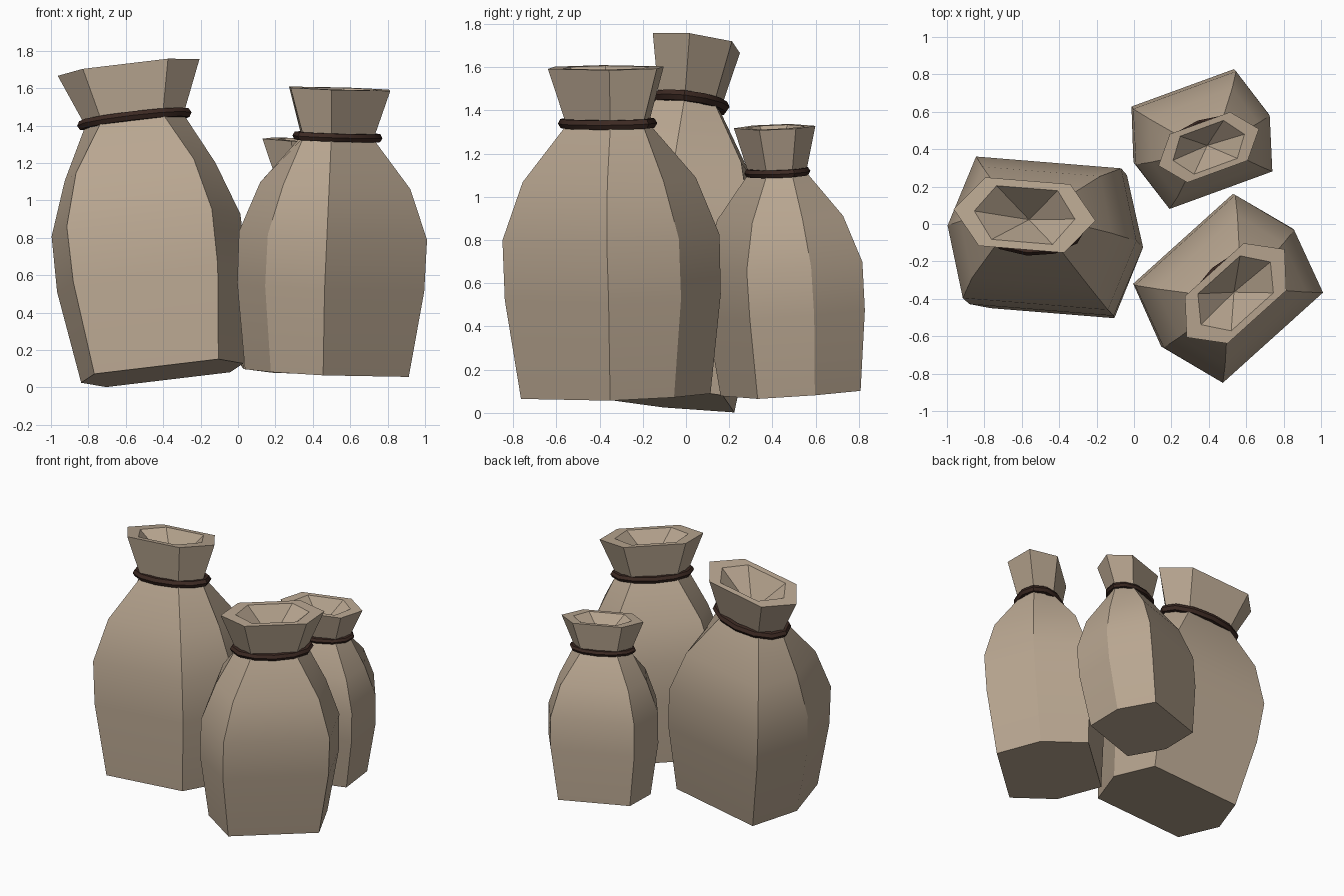
import bpy, bmesh
from math import sin, cos, pi, radians
from mathutils import Matrix, Vector

if "Cube" in bpy.data.objects:
    bpy.data.objects.remove(bpy.data.objects["Cube"])


def material(name, color):
    m = bpy.data.materials.new(name)
    m.diffuse_color = (*color, 1)
    m.use_nodes = True
    m.node_tree.nodes["Principled BSDF"].inputs["Base Color"].default_value = m.diffuse_color
    return m


CLOTH = material("burlap", (0.48, 0.38, 0.28))
CORD = material("dark_cord", (0.045, 0.022, 0.016))

# Six-sided sack profile: height, tip radius, corner x, corner y
PROFILE = [
    (0.00, 0.438, 0.335, 0.340),   # base
    (0.50, 0.513, 0.390, 0.380),
    (0.80, 0.510, 0.392, 0.382),   # belly
    (1.09, 0.407, 0.318, 0.300),
    (1.37, 0.265, 0.165, 0.130),   # neck
    (1.655, 0.383, 0.230, 0.185),  # flared rim
    (1.655, 0.272, 0.165, 0.145),  # inner lip
]
MOUTH_DEPTH = 0.22


def finish(name, bm, mat, frame, angle):
    bmesh.ops.recalc_face_normals(bm, faces=bm.faces)
    me = bpy.data.meshes.new(name)
    bm.to_mesh(me)
    bm.free()
    me.materials.append(mat)
    me.transform(frame)
    ob = bpy.data.objects.new(name, me)
    bpy.context.collection.objects.link(ob)
    bpy.ops.object.select_all(action='DESELECT')
    ob.select_set(True)
    bpy.context.view_layer.objects.active = ob
    bpy.ops.object.shade_smooth_by_angle(angle=radians(angle))


def bridge(bm, a, b):
    n = len(a)
    for i in range(n):
        bm.faces.new((a[i], a[(i + 1) % n], b[(i + 1) % n], b[i]))


# Cloth sack: lofted hexagons, flat base, cone-shaped hollow in the mouth
def sack_body(name, frame):
    bm = bmesh.new()
    rings = []
    for z, r, x, y in PROFILE:
        pts = [(r, 0), (x, y), (-x, y), (-r, 0), (-x, -y), (x, -y)]
        rings.append([bm.verts.new((px, py, z)) for px, py in pts])
    for a, b in zip(rings, rings[1:]):
        bridge(bm, a, b)
    bm.faces.new(rings[0][::-1])
    lip = rings[-1]
    pit = bm.verts.new((0, 0, PROFILE[-1][0] - MOUTH_DEPTH))
    for i in range(6):
        bm.faces.new((lip[i], lip[(i + 1) % 6], pit))
    finish(name, bm, CLOTH, frame, 28)


# Cord: elliptical tube around the neck
def neck_cord(name, frame, a=0.282, b=0.160, tube=0.027, segs=12, sides=6):
    bm = bmesh.new()
    rings = []
    for i in range(segs):
        t = 2 * pi * i / segs
        centre = Vector((a * cos(t), b * sin(t), 1.375))
        out = Vector((b * cos(t), a * sin(t), 0)).normalized()
        rings.append([bm.verts.new(centre + tube * (out * cos(2 * pi * k / sides)
                      + Vector((0, 0, sin(2 * pi * k / sides))))) for k in range(sides)])
    for i in range(segs):
        bridge(bm, rings[i], rings[(i + 1) % segs])
    finish(name, bm, CORD, frame, 35)


# name, base centre, lean direction, yaw, scale
SACKS = [
    ("left", (-0.405, -0.14, 0.077), (-0.11, 0.115, 1), -5, 1.0),
    ("front", (0.475, -0.325, 0.077), (0.045, -0.03, 1), 42, 0.92),
    ("back", (0.338, 0.484, 0.09), (0.05, -0.06, 1), 20, 0.747),
]
for name, base, lean, yaw, scale in SACKS:
    tilt = Vector((0, 0, 1)).rotation_difference(Vector(lean)).to_matrix().to_4x4()
    frame = (Matrix.Translation(base) @ tilt
             @ Matrix.Rotation(radians(yaw), 4, 'Z') @ Matrix.Scale(scale, 4))
    sack_body(name + "_sack", frame)
    neck_cord(name + "_sack_cord", frame)
